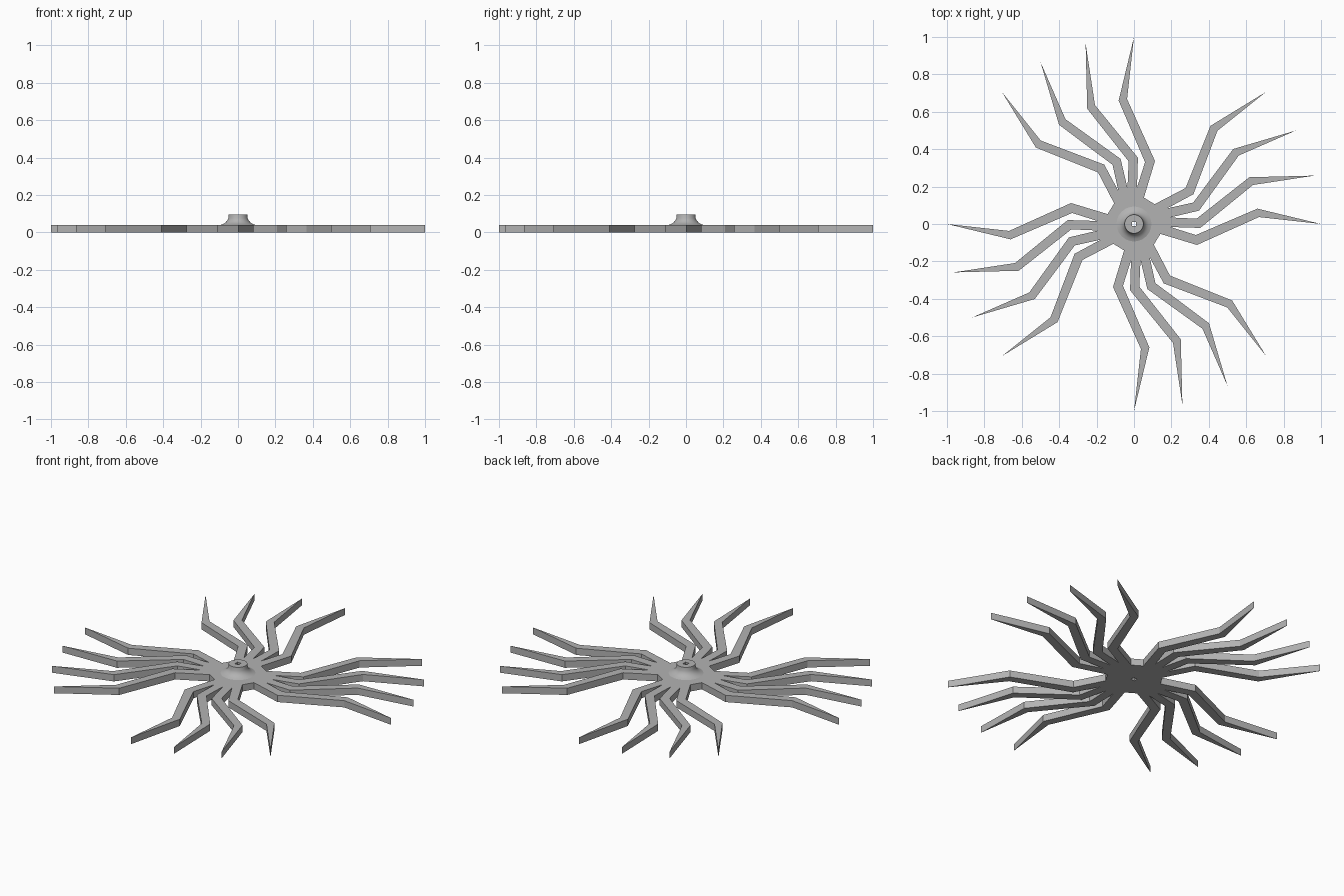
import bpy
import bmesh
import math
from mathutils import Vector, Matrix
from mathutils.geometry import intersect_line_line

old = bpy.data.objects.get("Cube")
if old:
    bpy.data.objects.remove(old)

THICK = 0.04
HOLE = 0.012

grey = bpy.data.materials.new("mid_grey")
grey.use_nodes = True
colour = (0.45, 0.45, 0.45, 1)
grey.diffuse_color = colour
grey.node_tree.nodes["Principled BSDF"].inputs["Base Color"].default_value = colour


def finish(name, bm):
    bmesh.ops.recalc_face_normals(bm, faces=bm.faces)
    mesh = bpy.data.meshes.new(name)
    bm.to_mesh(mesh)
    bm.free()
    mesh.materials.append(grey)
    obj = bpy.data.objects.new(name, mesh)
    bpy.context.collection.objects.link(obj)
    return obj


def turned(p, degrees):
    return Matrix.Rotation(math.radians(degrees), 3, "Z") @ Vector((p[0], p[1], 0))


def edge_loop(bm, points):
    verts = [bm.verts.new(p) for p in points]
    return [bm.edges.new((a, b)) for a, b in zip(verts, verts[1:] + verts[:1])]


# Bent leg outline, pointing along +x
low_root, low_bend, low_knee = (0.141, -0.053), (0.337, -0.112), (0.668, 0.037)
tip = (1, 0)
top_knee, top_bend, top_root = (0.66, 0.082), (0.331, -0.059), (0.153, -0.003)

# Crotch where the upper edge of a leg meets the lower edge of the next one
crotch = intersect_line_line(turned(top_root, 0), turned(top_bend, 0),
                             turned(low_root, 15), turned(low_bend, 15))[0]

# Star plate: four groups of four legs, with a square hole in the middle
outline = []
for quarter in range(4):
    for leg in range(4):
        angle = quarter * 90 + leg * 15
        path = [low_bend, low_knee, tip, top_knee, top_bend]
        if leg == 0:
            path.insert(0, low_root)
        path.append(top_root if leg == 3 else crotch)
        outline += [turned(p, angle) for p in path]

bm = bmesh.new()
edges = edge_loop(bm, outline)
edges += edge_loop(bm, [turned((HOLE, HOLE), 90 * i) for i in range(4)])
bmesh.ops.triangle_fill(bm, edges=edges, use_beauty=True)
solid = bmesh.ops.extrude_face_region(bm, geom=bm.faces[:])
bmesh.ops.translate(bm, vec=(0, 0, THICK),
                    verts=[g for g in solid["geom"] if isinstance(g, bmesh.types.BMVert)])
finish("star_plate", bm)

# Flared hub turned around z, with the square hole carried through it
SEGMENTS = 48
flare = [(0.093, THICK), (0.078, 0.045), (0.066, 0.053),
         (0.057, 0.063), (0.052, 0.075), (0.05, 0.095)]
bm = bmesh.new()
rings = []
for r, z in flare + [(None, 0.095), (None, THICK)]:
    ring = []
    for i in range(SEGMENTS):
        a = math.tau * i / SEGMENTS
        c, s = math.cos(a), math.sin(a)
        radius = r or HOLE / max(abs(c), abs(s))
        ring.append(bm.verts.new((radius * c, radius * s, z)))
    rings.append(ring)
for lower, upper in zip(rings, rings[1:]):
    for i in range(SEGMENTS):
        j = (i + 1) % SEGMENTS
        bm.faces.new((lower[i], lower[j], upper[j], upper[i]))
hub = finish("hub", bm)

bpy.ops.object.select_all(action="DESELECT")
hub.select_set(True)
bpy.context.view_layer.objects.active = hub
bpy.ops.object.shade_smooth_by_angle(angle=math.radians(35))
